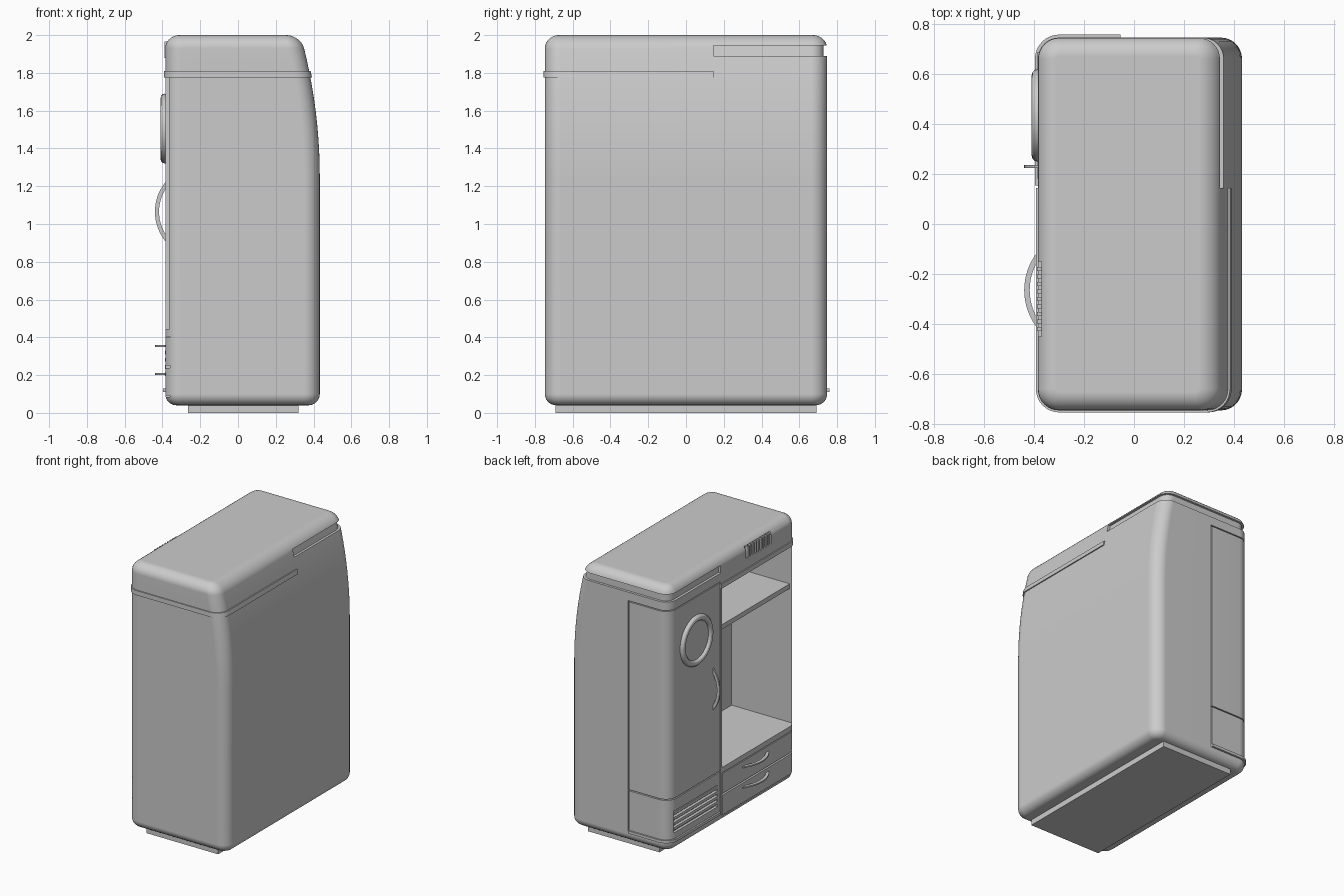
import bpy, bmesh, math
from mathutils import Matrix

if "Cube" in bpy.data.objects:
    bpy.data.objects.remove(bpy.data.objects["Cube"])

grey = bpy.data.materials.new("light_grey")
grey.use_nodes = True
COLOUR = (0.6, 0.6, 0.6, 1)
grey.diffuse_color = COLOUR
grey.node_tree.nodes["Principled BSDF"].inputs["Base Color"].default_value = COLOUR

LEFT, HALF, R, SEG = -0.385, 0.747, 0.085, 8


def finish(name, bm, smooth=True):
    bmesh.ops.recalc_face_normals(bm, faces=bm.faces[:])
    mesh = bpy.data.meshes.new(name)
    bm.to_mesh(mesh)
    bm.free()
    mesh.materials.append(grey)
    ob = bpy.data.objects.new(name, mesh)
    bpy.context.collection.objects.link(ob)
    if smooth:
        shade(ob)
    return ob


def activate(ob):
    bpy.ops.object.select_all(action='DESELECT')
    ob.select_set(True)
    bpy.context.view_layer.objects.active = ob


def shade(ob):
    activate(ob)
    bpy.ops.object.shade_smooth_by_angle(angle=math.radians(30))


def box(name, x0, x1, y0, y1, z0, z1):
    bm = bmesh.new()
    bmesh.ops.create_cube(bm, size=1)
    bmesh.ops.scale(bm, vec=(x1 - x0, y1 - y0, z1 - z0), verts=bm.verts)
    bmesh.ops.translate(bm, vec=((x0 + x1) / 2, (y0 + y1) / 2, (z0 + z1) / 2), verts=bm.verts)
    return finish(name, bm, False)


def right_side(z):
    # the rear wall leans inward toward the top
    t = max(0, (z - 1.25) / 0.7)
    return 0.433 - 0.088 * t * t


def outline(d, z):
    # four rounded corners of the cabinet plan, offset outward by d
    arcs = []
    for k, (sx, sy) in enumerate([(-1, -1), (1, -1), (1, 1), (-1, 1)]):
        cx = LEFT + R if sx < 0 else right_side(z) - R
        cy = sy * (HALF - R)
        start = math.pi * (1 + k / 2)
        arcs.append([(cx + (R + d) * math.cos(start + i * math.pi / 2 / SEG),
                      cy + (R + d) * math.sin(start + i * math.pi / 2 / SEG))
                     for i in range(SEG + 1)])
    return arcs


def sweep(bm, rings, closed):
    rows = [[bm.verts.new(p) for p in ring] for ring in rings]
    n = len(rows[0])
    for a, b in zip(rows, rows[1:]):
        for i in range(n if closed else n - 1):
            j = (i + 1) % n
            bm.faces.new((a[i], a[j], b[j], b[i]))
    bm.faces.new(rows[0])
    bm.faces.new(rows[-1][::-1])


# Paths that follow parts of the outline
def front_wrap(a):
    return [(a[0][0][0], 0.145)] + a[0] + a[1] + [(a[1][-1][0], 0.145)]


def back_wrap(a):
    return [(a[2][0][0], 0.145)] + a[2] + a[3] + [(a[3][-1][0], 0.145)]


def door_wrap(grow):
    return lambda a: ([(-0.055 + grow, a[3][0][1])] + a[3]
                      + [(a[3][-1][0], 0.155 - grow)])


def drawer_wrap(grow):
    return lambda a: [(a[0][0][0], 0.125 + grow)] + a[0][:SEG // 2 + 1]


def band(name, path, d0, d1, z0, z1):
    # rectangular section carried along a path on the cabinet surface
    section = [(d0, z0), (d1, z0), (d1, z1), (d0, z1)]
    lines = [[(x, y, z) for x, y in path(outline(d, z))] for d, z in section]
    bm = bmesh.new()
    sweep(bm, list(zip(*lines)), True)
    return finish(name, bm)


def cut(target, cutters):
    for c in cutters:
        c.hide_render = True
        m = target.modifiers.new("cut", 'BOOLEAN')
        m.operation, m.solver, m.object = 'DIFFERENCE', 'EXACT', c
        activate(target)
        bpy.ops.object.modifier_apply(modifier=m.name)
        bpy.data.objects.remove(c)
    shade(target)
    target.modifiers.new("normals", 'WEIGHTED_NORMAL').keep_sharp = True


# Cabinet shell: rounded plan lofted upward
levels = []
for i in range(7):
    t = i / 6 * math.pi / 2
    levels.append((0.1 - 0.06 * math.cos(t), -0.06 * (1 - math.sin(t))))
levels += [(1.25 + 0.68 * i / 10, 0) for i in range(11)]
for i in range(1, 8):
    t = i / 7 * math.pi / 2
    levels.append((1.93 + 0.07 * math.sin(t), -0.075 * (1 - math.cos(t))))
bm = bmesh.new()
sweep(bm, [[(x, y, z) for arc in outline(d, z) for x, y in arc] for z, d in levels], True)
shell = finish("cabinet_shell", bm)

# Recesses: compartment, lid groove, door and drawer pockets, top vent
cut(shell, [
    box("compartment_cutter", -0.6, 0.13, -0.72, 0.13, 0.445, 1.775),
    band("lid_groove_cutter", back_wrap, -0.018, 0.06, 1.89, 1.945),
    band("door_cutter", door_wrap(0.007), -0.025, 0.05, 0.108, 1.827),
    band("drawer_cutter", drawer_wrap(0.006), -0.025, 0.05, 0.085, 0.405),
    box("top_vent_cutter", -0.5, -0.362, -0.45, -0.15, 1.885, 1.97),
])

box("plinth", -0.265, 0.32, -0.69, 0.69, 0, 0.06)
band("trim_strip", front_wrap, -0.01, 0.008, 1.776, 1.81)

# Door in two panels, with louvred vent below
band("door_panel", door_wrap(0), -0.03, 0, 0.43, 1.82)
vent_panel = band("vent_panel", door_wrap(0), -0.03, 0, 0.115, 0.422)
cut(vent_panel, [box("louvre_cutter", -0.5, LEFT + 0.02, 0.18, 0.69, 0.175, 0.335)])
for i in range(4):
    z = 0.195 + 0.038 * i
    box("louvre", LEFT - 0.001, LEFT + 0.025, 0.18, 0.69, z, z + 0.02)
band("door_bottom_rail", door_wrap(0), -0.01, 0.012, 0.11, 0.13)

# Round window
bpy.ops.mesh.primitive_torus_add(major_radius=0.162, minor_radius=0.023, major_segments=48,
                                 minor_segments=12, location=(LEFT - 0.002, 0.435, 1.505),
                                 rotation=(0, math.pi / 2, 0))
ring = bpy.context.object
ring.name = "window_ring"
ring.data.materials.append(grey)
shade(ring)
bm = bmesh.new()
bmesh.ops.create_cone(bm, cap_ends=True, segments=48, radius1=0.155, radius2=0.155, depth=0.02,
                      matrix=Matrix.Translation((LEFT + 0.004, 0.435, 1.505))
                      @ Matrix.Rotation(math.pi / 2, 4, 'Y'))
finish("window_disc", bm)

# Shelf and drawers
box("shelf", -0.345, 0.135, -0.725, 0.135, 1.435, 1.47)
for name, z0, z1 in (("upper_drawer", 0.25, 0.398), ("lower_drawer", 0.092, 0.238)):
    band(name, drawer_wrap(0), -0.03, 0, z0, z1)


def handle(name, place, width):
    # flat bow: outward distance and position along the bow come from an arc
    radius, sag, half = 0.246, 0.055, math.radians(39)
    rings = []
    for i in range(17):
        a = half * (i / 8 - 1)
        rings.append([place(LEFT - sag + radius - r * math.cos(a), r * math.sin(a), w)
                      for r, w in ((radius, -width), (radius, width),
                                   (radius - 0.022, width), (radius - 0.022, -width))])
    bm = bmesh.new()
    sweep(bm, rings, True)
    finish(name, bm)


handle("door_handle", lambda x, s, w: (x, 0.23 + w, 1.065 + s), 0.006)
handle("upper_drawer_handle", lambda x, s, w: (x, s - 0.265, 0.355 + w), 0.005)
handle("lower_drawer_handle", lambda x, s, w: (x, s - 0.265, 0.205 + w), 0.005)

# Bars of the top vent
for i in range(9):
    y = -0.42 + 0.03 * i
    box("vent_bar", LEFT - 0.003, -0.355, y - 0.008, y + 0.008, 1.88, 1.965)
